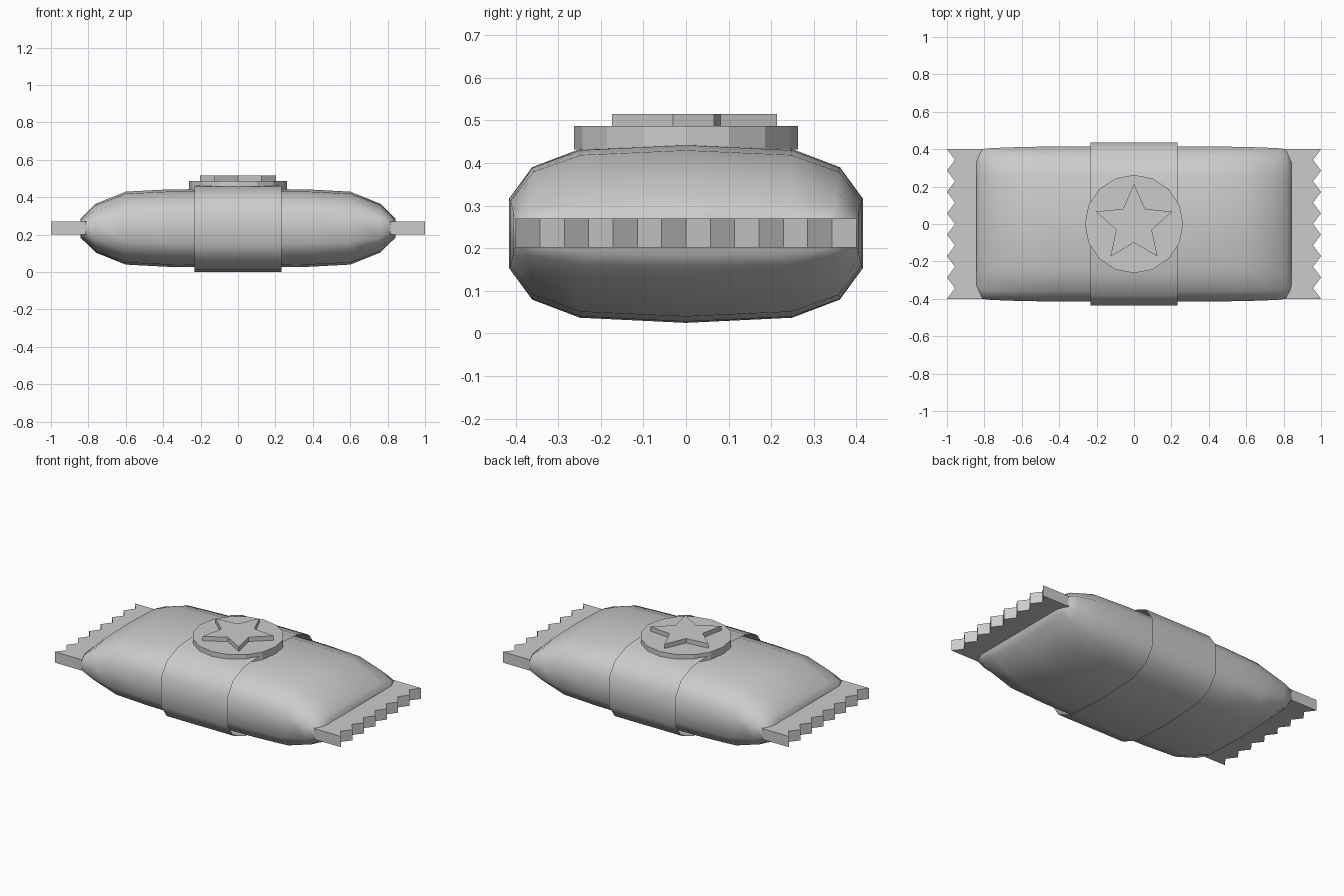
import bpy, bmesh, math

if "Cube" in bpy.data.objects:
    bpy.data.objects.remove(bpy.data.objects["Cube"])

CZ = 0.235  # mid height of the packet


def make(name, verts, faces, smooth=None):
    me = bpy.data.meshes.new(name)
    me.from_pydata(verts, [], faces)
    bm = bmesh.new()
    bm.from_mesh(me)
    bmesh.ops.recalc_face_normals(bm, faces=bm.faces)
    bm.to_mesh(me)
    bm.free()
    ob = bpy.data.objects.new(name, me)
    bpy.context.collection.objects.link(ob)
    if smooth:
        bpy.ops.object.select_all(action='DESELECT')
        ob.select_set(True)
        bpy.context.view_layer.objects.active = ob
        bpy.ops.object.shade_smooth_by_angle(angle=math.radians(smooth))
    return ob


def prism(name, outline, z0, z1):
    n = len(outline)
    verts = [(x, y, z) for z in (z0, z1) for x, y in outline]
    faces = [tuple(range(n)), tuple(range(n, 2 * n))]
    faces += [(i, (i + 1) % n, n + (i + 1) % n, n + i) for i in range(n)]
    return make(name, verts, faces)


# pillow cross-section as fractions of half width and half height
quarter = [(1, 0.39), (0.87, 0.74), (0.6, 0.943)]
top = quarter + [(0, 1)] + [(-y, z) for y, z in reversed(quarter)]
section = top + [(-y, -z) for y, z in top]


def loft(name, rings, cap, smooth):
    n = len(section)
    verts = [(x, w * y, CZ + h * z) for x, w, h in rings for y, z in section]
    faces = [(r * n + i, r * n + (i + 1) % n, (r + 1) * n + (i + 1) % n, (r + 1) * n + i)
             for r in range(len(rings) - 1) for i in range(n)]
    if cap:
        faces += [tuple(range(n)), tuple(range(len(verts) - n, len(verts)))]
    return make(name, verts, faces, smooth)


# puffed body: (x, half width, half height)
half = [(0.37, 0.415, 0.207), (0.6, 0.412, 0.195), (0.76, 0.406, 0.131),
        (0.815, 0.400, 0.077), (0.843, 0.37, 0.05)]
rings = [(-x, w, h) for x, w, h in reversed(half)] + [(0, 0.415, 0.21)] + half
loft("wrapper_body", rings, True, 50)

# open sleeve around the middle
loft("label_band", [(-0.233, 0.435, CZ), (0.233, 0.435, CZ)], False, 50)

# crimped end seals with zigzag edges
for side, name in ((1, "seal_right"), (-1, "seal_left")):
    edge = [(side * (1.0 if i % 2 == 0 else 0.957), -0.4 + 0.8 * i / 14) for i in range(15)]
    prism(name, edge + [(side * 0.81, 0.4), (side * 0.81, -0.4)], 0.202, 0.27)

# round badge
prism("badge", [(0.263 * math.cos(math.tau * i / 16), 0.263 * math.sin(math.tau * i / 16))
                for i in range(16)], 0.432, 0.487)

# raised star
star = []
for i in range(10):
    r = 0.214 if i % 2 == 0 else 0.1
    a = math.pi / 2 + i * math.pi / 5
    star.append((r * math.cos(a), r * math.sin(a)))
prism("star", star, 0.48, 0.515)
